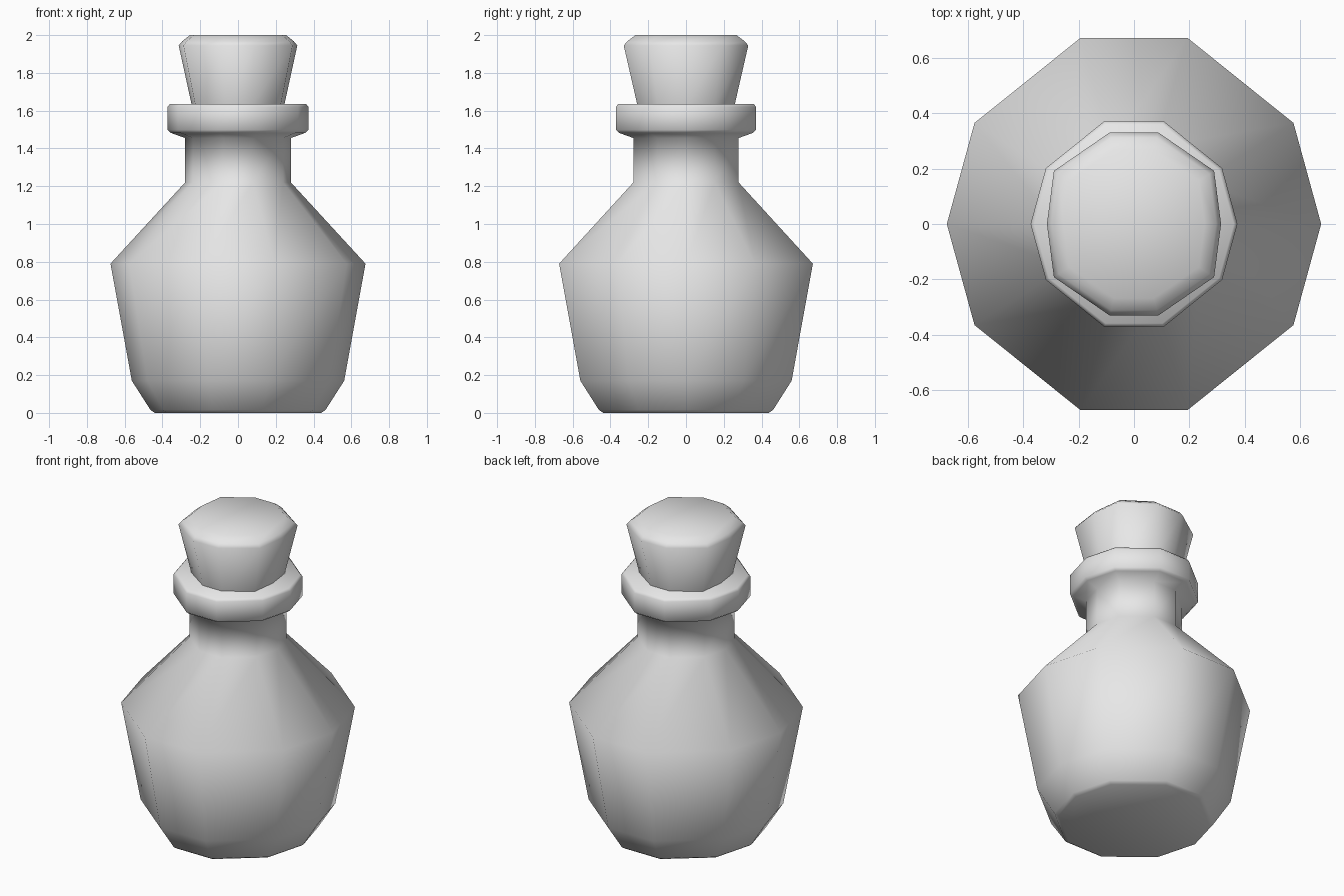
import bpy, bmesh, math

if "Cube" in bpy.data.objects:
    bpy.data.objects.remove(bpy.data.objects["Cube"])

grey = bpy.data.materials.new("plain grey")
grey.diffuse_color = (0.8, 0.8, 0.8, 1)
grey.use_nodes = True
grey.node_tree.nodes["Principled BSDF"].inputs["Base Color"].default_value = grey.diffuse_color


def ten_sided(quarter):
    """Mirror three quarter-ring points into a full ten-sided ring."""
    a, b, c = quarter
    half = [a, b, c, (-c[0], c[1]), (-b[0], b[1])]
    return half + [(-x, -y) for x, y in half]


def lathe(name, ring, profile):
    """Stack scaled copies of the ring along z and cap both ends."""
    bm = bmesh.new()
    rows = [[bm.verts.new((x * r, y * r, z)) for x, y in ring] for r, z in profile]
    n = len(ring)
    for low, high in zip(rows, rows[1:]):
        for i in range(n):
            j = (i + 1) % n
            bm.faces.new((low[i], low[j], high[j], high[i]))
    bm.faces.new(rows[0][::-1])
    bm.faces.new(rows[-1])
    bmesh.ops.recalc_face_normals(bm, faces=bm.faces)
    mesh = bpy.data.meshes.new(name)
    bm.to_mesh(mesh)
    bm.free()
    mesh.materials.append(grey)
    obj = bpy.data.objects.new(name, mesh)
    bpy.context.collection.objects.link(obj)
    bpy.ops.object.select_all(action='DESELECT')
    obj.select_set(True)
    bpy.context.view_layer.objects.active = obj
    bpy.ops.object.shade_smooth_by_angle(angle=math.radians(75))
    return obj


# Bottle: base, belly, shoulder, neck and lip
bottle_ring = ten_sided([(1, 0), (0.852, 0.54), (0.285, 0.995)])
lathe("bottle", bottle_ring, [
    (0.44, 0.0), (0.463, 0.015), (0.562, 0.17), (0.675, 0.79),
    (0.28, 1.22), (0.28, 1.455), (0.355, 1.482), (0.373, 1.498),
    (0.373, 1.62), (0.36, 1.636)])

# Cork: flared stopper with a bevelled top
cork_ring = ten_sided([(1, 0), (0.92, 0.61), (0.28, 1.05)])
lathe("cork", cork_ring, [
    (0.243, 1.62), (0.314, 1.945), (0.296, 1.967), (0.255, 2.0)])
